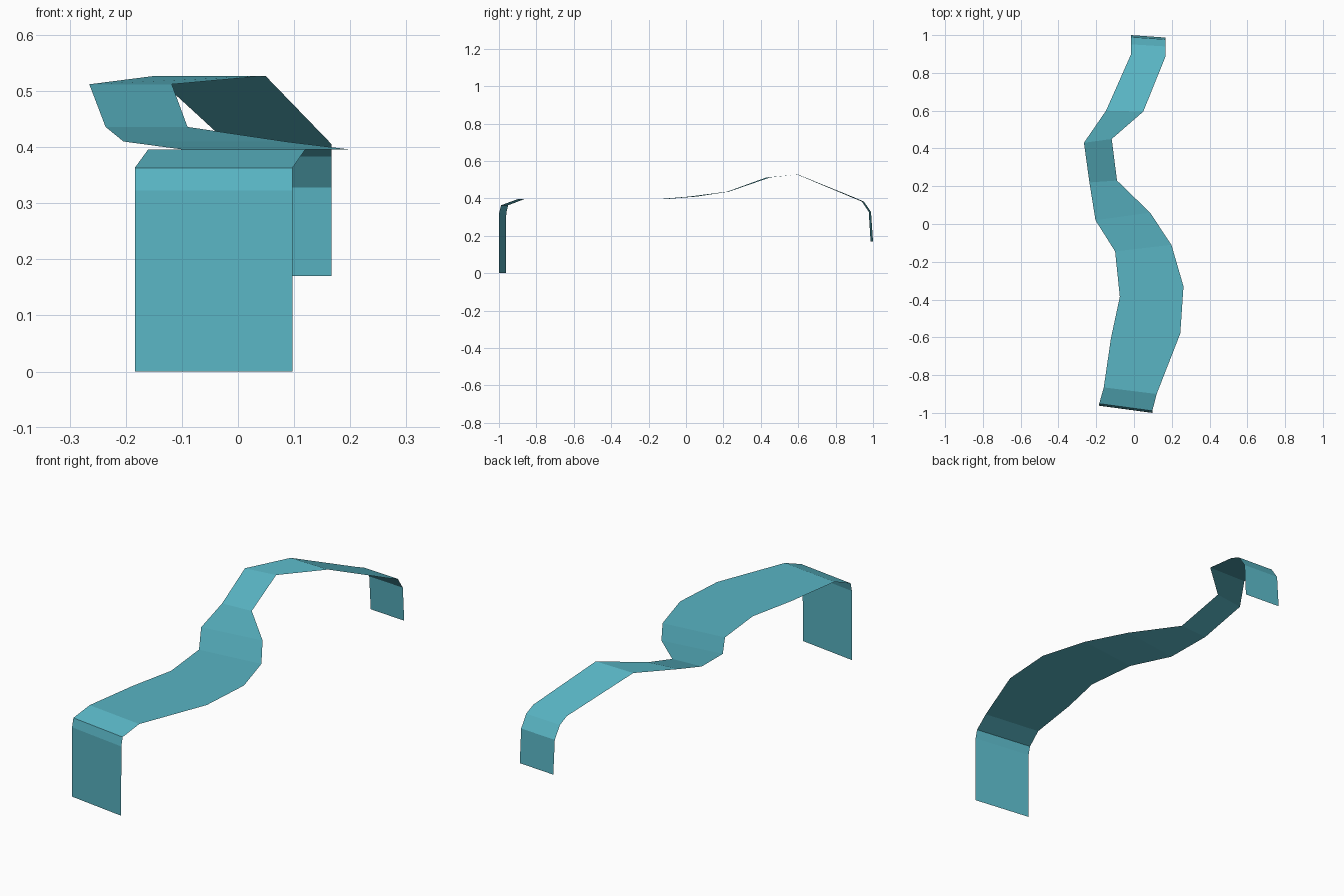
import bpy

# Ribbon cross-lines from front to back: left x, left y, right x, right y, height
rows = [
    (-0.184, -0.962, 0.097, -1.000, 0.0),
    (-0.184, -0.961, 0.097, -0.999, 0.323),
    (-0.184, -0.951, 0.097, -0.989, 0.363),
    (-0.160, -0.865, 0.120, -0.900, 0.396),
    (-0.122, -0.605, 0.245, -0.580, 0.396),
    (-0.075, -0.385, 0.262, -0.330, 0.396),
    (-0.100, -0.145, 0.198, -0.110, 0.396),
    (-0.204, 0.020, 0.085, 0.060, 0.410),
    (-0.236, 0.220, -0.090, 0.230, 0.436),
    (-0.265, 0.430, -0.118, 0.450, 0.512),
    (-0.148, 0.600, 0.049, 0.595, 0.527),
    (-0.015, 0.900, 0.167, 0.887, 0.405),
    (-0.015, 0.951, 0.167, 0.940, 0.383),
    (-0.015, 0.989, 0.167, 0.977, 0.328),
    (-0.015, 1.000, 0.167, 0.987, 0.170),
]

# Bent ribbon sheet, one quad between each pair of cross-lines
verts, faces = [], []
for lx, ly, rx, ry, z in rows:
    verts += [(lx, ly, z), (rx, ry, z)]
for i in range(len(rows) - 1):
    a = 2 * i
    faces.append((a, a + 1, a + 3, a + 2))

mesh = bpy.data.meshes.new("ribbon_slide")
mesh.from_pydata(verts, [], faces)
mesh.update()
ribbon = bpy.data.objects.new("ribbon_slide", mesh)
bpy.context.collection.objects.link(ribbon)

# Single teal colour
teal = bpy.data.materials.new("teal")
teal.diffuse_color = (0.10, 0.46, 0.55, 1.0)
mesh.materials.append(teal)
